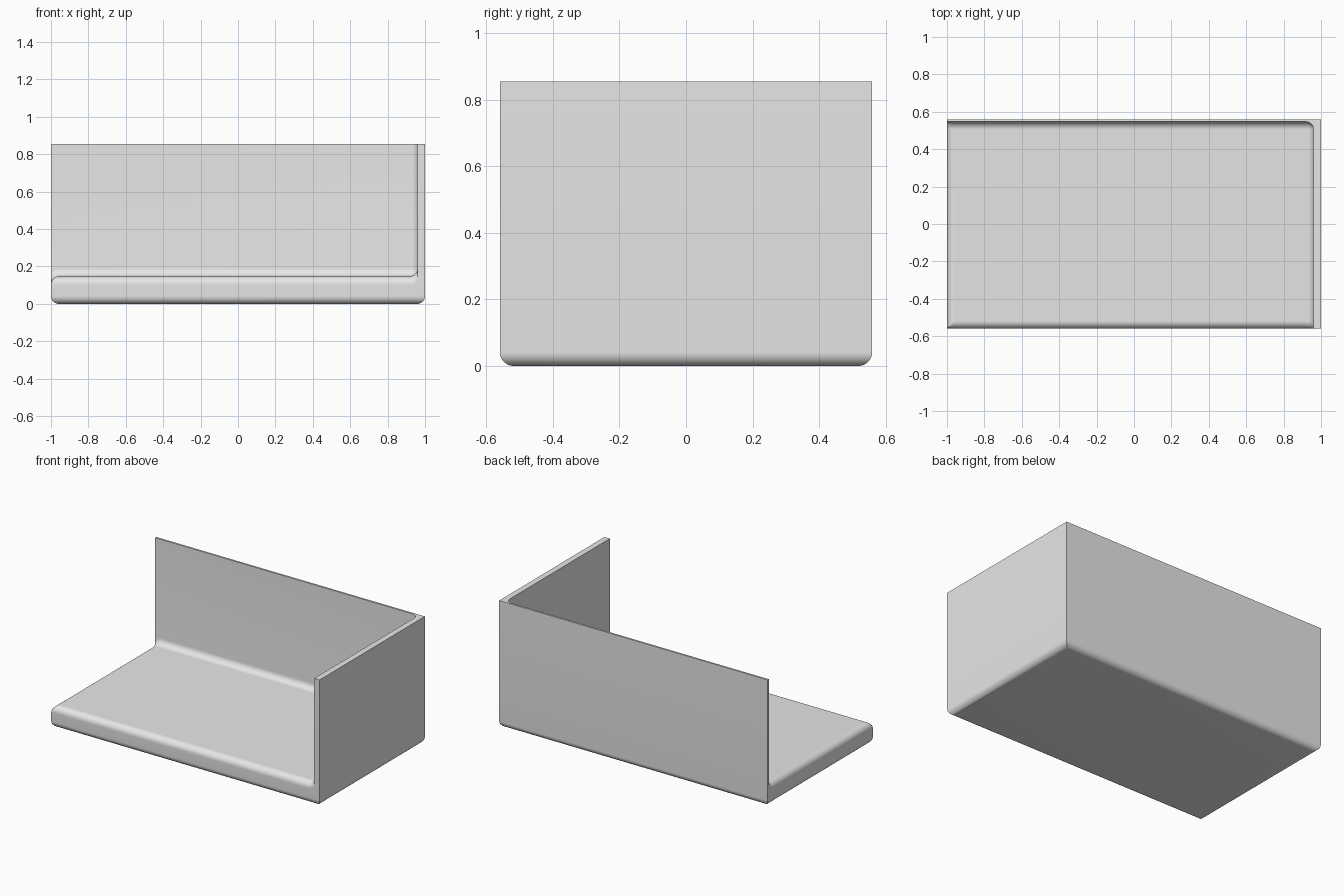
import bpy, bmesh, math
from mathutils import Vector

if "Cube" in bpy.data.objects:
    bpy.data.objects.remove(bpy.data.objects["Cube"])

X, Y, H = 1.0, 0.56, 0.855      # half width, half depth, height
SLAB = 0.147                    # base thickness
WALL_X, WALL_Y = 0.96, 0.547    # inner faces of the side and back walls
R, SEG = 0.042, 10              # rounding radius and steps


def box(bm, lo, hi):
    bmesh.ops.create_cube(bm, size=1)
    for v in bm.verts:
        v.co = Vector([hi[i] if v.co[i] > 0 else lo[i] for i in range(3)])


def bevel(bm, test):
    edges = [e for e in bm.edges if test(e)]
    bmesh.ops.bevel(bm, geom=edges, offset=R, offset_type='OFFSET',
                    segments=SEG, profile=0.5, affect='EDGES')


def make(name, bm):
    bmesh.ops.recalc_face_normals(bm, faces=bm.faces[:])
    mesh = bpy.data.meshes.new(name)
    bm.to_mesh(mesh)
    bm.free()
    ob = bpy.data.objects.new(name, mesh)
    bpy.context.collection.objects.link(ob)
    return ob


def drop(t):
    # depth of the rounded rim at distance t inside the open edge
    if t >= R:
        return 0.0
    t = max(t, 0.0)
    return R - math.sqrt(max(0.0, R * R - (R - t) ** 2))


# Outer block with a rounded underside
bm = bmesh.new()
box(bm, (-X, -Y, 0), (X, Y, H))
bevel(bm, lambda e: all(v.co.z < 1e-4 for v in e.verts))
tray = make("open_tray", bm)

# Cavity open at the front, left and top, filleted where floor and walls meet
bm = bmesh.new()
box(bm, (-1.2, -0.76, SLAB), (WALL_X, WALL_Y, 1.2))
corner = Vector((WALL_X, WALL_Y, SLAB))
bevel(bm, lambda e: any((v.co - corner).length < 1e-4 for v in e.verts))

# Slice the cavity near its open sides, then sink it to round the floor's rim
for i in range(SEG + 1):
    t = R * (1 - math.cos(math.pi / 2 * i / SEG))
    for co, no in (((-X + t, 0, 0), (1, 0, 0)), ((0, -Y + t, 0), (0, 1, 0))):
        bmesh.ops.bisect_plane(bm, geom=bm.verts[:] + bm.edges[:] + bm.faces[:],
                               dist=1e-6, plane_co=co, plane_no=no)
for v in bm.verts:
    if v.co.z < 0.5:
        v.co.z -= max(drop(v.co.x + X), drop(v.co.y + Y))
cavity = make("cavity_cutter", bm)
cavity.hide_render = True

# Hollow out the block
cut = tray.modifiers.new("cavity", 'BOOLEAN')
cut.operation = 'DIFFERENCE'
cut.solver = 'EXACT'
cut.object = cavity
bpy.context.view_layer.objects.active = tray
tray.select_set(True)
bpy.ops.object.modifier_apply(modifier=cut.name)
bpy.data.objects.remove(cavity)

# Plain grey finish, smooth rounds and sharp corners
grey = bpy.data.materials.new("light grey")
grey.diffuse_color = (0.8, 0.8, 0.8, 1)
grey.use_nodes = True
grey.node_tree.nodes["Principled BSDF"].inputs["Base Color"].default_value = grey.diffuse_color
tray.data.materials.clear()
tray.data.materials.append(grey)
bpy.ops.object.shade_smooth_by_angle(angle=math.radians(30))
